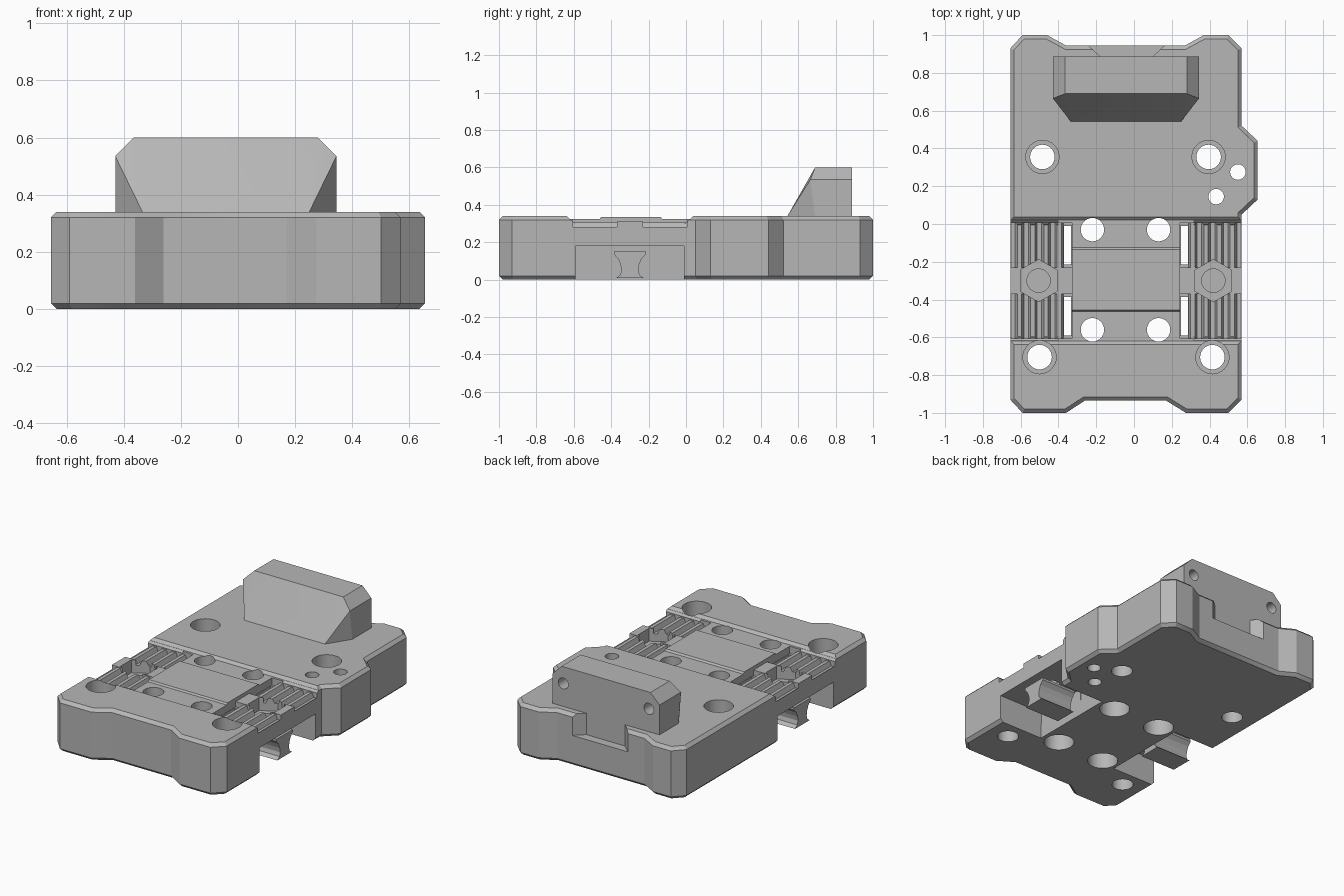
import bpy, bmesh, math
from mathutils import Vector

cube = bpy.data.objects.get("Cube")
if cube:
    bpy.data.objects.remove(cube, do_unlink=True)

grey = bpy.data.materials.new("plain grey")
grey.use_nodes = True
grey.diffuse_color = (0.47, 0.47, 0.47, 1)
grey.node_tree.nodes["Principled BSDF"].inputs["Base Color"].default_value = (0.47, 0.47, 0.47, 1)

CX = -0.0425   # mirror line of the plate
CLAMP_Y = -0.3


def finish(name, bm):
    bmesh.ops.recalc_face_normals(bm, faces=bm.faces)
    mesh = bpy.data.meshes.new(name)
    bm.to_mesh(mesh)
    bm.free()
    mesh.materials.append(grey)
    obj = bpy.data.objects.new(name, mesh)
    bpy.context.collection.objects.link(obj)
    return obj


def prism(name, pts, axis, a, b, bevel=0):
    """Extrude a 2D outline along an axis from a to b, optionally chamfering both rims."""
    place = {"x": lambda p, t: (t, p[0], p[1]),
             "y": lambda p, t: (p[0], t, p[1]),
             "z": lambda p, t: (p[0], p[1], t)}[axis]
    bm = bmesh.new()
    low = [bm.verts.new(place(p, a)) for p in pts]
    high = [bm.verts.new(place(p, b)) for p in pts]
    caps = [bm.faces.new(low), bm.faces.new(high)]
    n = len(pts)
    for i in range(n):
        j = (i + 1) % n
        bm.faces.new((low[i], low[j], high[j], high[i]))
    bmesh.ops.recalc_face_normals(bm, faces=bm.faces)
    if bevel:
        rims = [e for f in caps for e in f.edges]
        bmesh.ops.bevel(bm, geom=rims, offset=bevel, segments=1, affect="EDGES")
    return finish(name, bm)


def box(x0, x1, y0, y1, z0, z1):
    return prism("cutter", [(x0, y0), (x1, y0), (x1, y1), (x0, y1)], "z", z0, z1)


def ring(u, v, r, n=32, turn=0.0):
    return [(u + r * math.cos(turn + math.tau * i / n),
             v + r * math.sin(turn + math.tau * i / n)) for i in range(n)]


def drill(obj, x, y, r, z0=-0.1, z1=0.5, n=32, turn=0.0):
    cut(obj, prism("cutter", ring(x, y, r, n, turn), "z", z0, z1))


def cut(obj, cutter):
    mod = obj.modifiers.new("cut", "BOOLEAN")
    mod.operation = "DIFFERENCE"
    mod.solver = "EXACT"
    mod.object = cutter
    bpy.context.view_layer.update()
    bpy.context.view_layer.objects.active = obj
    bpy.ops.object.modifier_apply(modifier=mod.name)
    bpy.data.objects.remove(cutter, do_unlink=True)


# Main plate with notched ends and a side lug
outline = [(-0.655, -0.93), (-0.59, -1), (-0.36, -1), (-0.26, -0.935),
           (0.17, -0.935), (0.275, -1), (0.5, -1), (0.57, -0.93),
           (0.57, 0.05), (0.655, 0.13), (0.655, 0.44), (0.57, 0.52),
           (0.57, 0.93), (0.5, 1), (0.37, 1), (0.27, 0.945),
           (-0.36, 0.945), (-0.46, 1), (-0.59, 1), (-0.655, 0.93)]
plate = prism("main_plate", outline, "z", 0, 0.34, bevel=0.02)

# Shallow channel across the top with a raised centre pad
channel = [(-0.66, 0.36), (-0.62, 0.323), (-0.463, 0.323), (-0.455, 0.334),
           (-0.135, 0.334), (-0.125, 0.323), (0.02, 0.323), (0.06, 0.36),
           (0.06, 0.5), (-0.66, 0.5)]
cut(plate, prism("cutter", channel, "x", -1, 1))


def mirrored_box(s, d0, d1, *rest):
    x0, x1 = sorted((CX + s * d0, CX + s * d1))
    return box(x0, x1, *rest)


# Belt clamps on both sides
for s in (-1, 1):
    mid = CX + s * 0.4625
    # Recess under the belt bed
    cut(plate, mirrored_box(s, 0.29, 0.9, -0.59, -0.01, -0.1, 0.18))
    # Lowered bridge between the two toothed beds
    cut(plate, mirrored_box(s, 0.285, 0.9, -0.375, -0.225, 0.31, 0.5))
    # Toothed bed outline: pitch repeats outward from the slot
    teeth = [(0.285, 0.5), (0.285, 0.275)]
    for i in range(5):
        d = 0.33 + i * 0.07
        teeth += [(d, 0.275), (d + 0.012, 0.305), (d + 0.035, 0.305), (d + 0.047, 0.275)]
    teeth += [(0.8, 0.275), (0.8, 0.5)]
    bed = [(CX + s * d, z) for d, z in teeth]
    for y0, y1 in ((-0.605, -0.37), (-0.23, 0.005)):
        cut(plate, prism("cutter", bed, "y", y0, y1))
        # Open slot beside the bed
        cut(plate, mirrored_box(s, 0.287, 0.328, y0 + 0.016, y1 - 0.016, 0.1, 0.5))
    # Chamfers at the bed ends
    for y, out in ((-0.605, -1), (0.005, 1)):
        wedge = [(y - out * 0.01, 0.30), (y + out * 0.035, 0.345), (y - out * 0.01, 0.4)]
        x0, x1 = sorted((CX + s * 0.36, CX + s * 0.9))
        cut(plate, prism("cutter", wedge, "x", x0, x1))
    # Nut pocket and screw hole
    drill(plate, mid, CLAMP_Y, 0.112, 0.225, 0.5, n=6, turn=math.pi / 6)
    drill(plate, mid, CLAMP_Y, 0.062, 0.1, 0.5)

    # Waisted clamp wedge hanging in the recess
    half = [(0.085, 0.15), (0.085, 0.135), (0.062, 0.11), (0.05, 0.08),
            (0.045, 0.05), (0.052, 0.025), (0.075, 0.008)]
    waist = [(CLAMP_Y + w, z) for w, z in half] + [(CLAMP_Y - w, z) for w, z in reversed(half)]
    x0, x1 = sorted((CX + s * 0.335, CX + s * 0.59))
    prism("right_clamp_wedge" if s < 0 else "left_clamp_wedge", waist, "x", x0, x1)

# Carriage screw holes, counterbored from below
for x in (-0.22, 0.13):
    for y in (-0.56, -0.03):
        drill(plate, x, y, 0.062)
        drill(plate, x, y, 0.092, -0.1, 0.12)

# Corner screw holes, counterbored from above
for x, y in ((-0.485, 0.355), (0.395, 0.355), (-0.5, -0.705), (0.415, -0.705)):
    drill(plate, x, y, 0.065)
    drill(plate, x, y, 0.088, 0.2, 0.5)

# Small holes in the side lug
for x, y in ((0.55, 0.275), (0.435, 0.145)):
    drill(plate, x, y, 0.041)

# Flared cable notch in the back edge
flare = [(-0.18, 0.888), (0.1, 0.888), (0.2, 0.98), (-0.28, 0.98)]
cut(plate, prism("cutter", flare, "z", 0.2, 0.5))

# Upright block with chamfered top corners and sloping front
bm = bmesh.new()
for s in (-1, 1):
    for d, y, z in ((0.322, 0.888, 0.6), (0.387, 0.888, 0.535), (0.387, 0.888, 0.336),
                    (0.322, 0.69, 0.6), (0.387, 0.665, 0.535), (0.387, 0.69, 0.336),
                    (0.29, 0.54, 0.336)):
        bm.verts.new(Vector((CX + s * d, y, z)))
bmesh.ops.convex_hull(bm, input=bm.verts)
bmesh.ops.dissolve_limit(bm, angle_limit=0.02, verts=bm.verts, edges=bm.edges)
block = finish("upright_block", bm)

# Blind screw holes in the back of the block
for s in (-1, 1):
    cut(block, prism("cutter", ring(CX + s * 0.31, 0.49, 0.036, 24), "y", 0.76, 0.95))

# Smooth hole walls, keep all other edges crisp
bpy.ops.object.select_all(action="DESELECT")
for obj in (plate, block):
    obj.select_set(True)
bpy.context.view_layer.objects.active = plate
bpy.ops.object.shade_smooth_by_angle(angle=math.radians(25))
